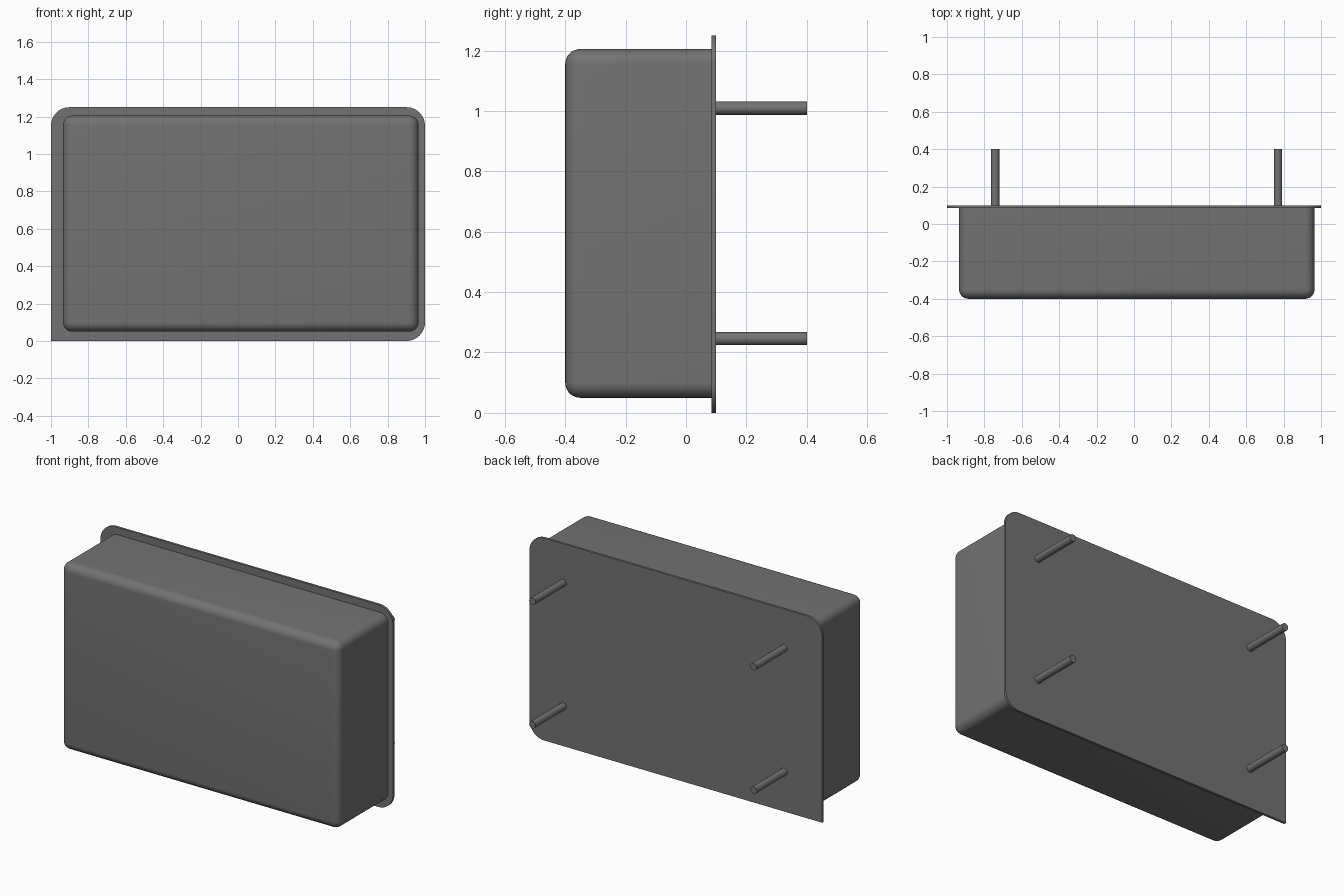
import bpy, bmesh, math
from mathutils import Matrix, Vector

if "Cube" in bpy.data.objects:
    bpy.data.objects.remove(bpy.data.objects["Cube"], do_unlink=True)

# Single dark grey finish
grey = bpy.data.materials.new("dark grey")
grey.use_nodes = True
COLOR = (0.17, 0.17, 0.17, 1.0)
grey.diffuse_color = COLOR
bsdf = next(n for n in grey.node_tree.nodes if n.type == 'BSDF_PRINCIPLED')
bsdf.inputs["Base Color"].default_value = COLOR
bsdf.inputs["Roughness"].default_value = 0.6


def finish(name, bm):
    """Turn a bmesh into a named, smooth-shaded object."""
    bmesh.ops.recalc_face_normals(bm, faces=bm.faces)
    mesh = bpy.data.meshes.new(name)
    bm.to_mesh(mesh)
    bm.free()
    mesh.materials.append(grey)
    obj = bpy.data.objects.new(name, mesh)
    bpy.context.collection.objects.link(obj)
    bpy.ops.object.select_all(action='DESELECT')
    obj.select_set(True)
    bpy.context.view_layer.objects.active = obj
    bpy.ops.object.shade_smooth_by_angle(angle=math.radians(30))
    return obj


def block(lo, hi):
    """Box between two opposite corners."""
    lo, hi = Vector(lo), Vector(hi)
    bm = bmesh.new()
    bmesh.ops.create_cube(bm, size=1, matrix=Matrix.Translation((lo + hi) / 2)
                          @ Matrix.Diagonal((*(hi - lo), 1)))
    return bm


def round_edges(bm, edges, radius, segments):
    bmesh.ops.bevel(bm, geom=edges, offset=radius, offset_type='OFFSET',
                    segments=segments, profile=0.5, affect='EDGES')


# Housing: every edge rounded except those meeting the flange
bm = block((-0.935, -0.4, 0.05), (0.965, 0.09, 1.205))
round_edges(bm, [e for e in bm.edges if min(v.co.y for v in e.verts) < 0], 0.05, 8)
finish("housing", bm)

# Flange: three rounded corners, the lower right one left square
bm = block((-1, 0.085, 0), (1, 0.1, 1.25))
corners = []
for e in bm.edges:
    a, b = (v.co for v in e.verts)
    if abs(a.y - b.y) > 0.01 and not (a.x < 0 and a.z < 0.1):
        corners.append(e)
round_edges(bm, corners, 0.1, 12)
finish("mounting_flange", bm)

# Four mounting studs on the back
for side, x in (("right", -0.742), ("left", 0.77)):
    for level, z in (("lower", 0.246), ("upper", 1.009)):
        bm = bmesh.new()
        bmesh.ops.create_cone(bm, cap_ends=True, segments=24, radius1=0.022,
                              radius2=0.022, depth=0.305,
                              matrix=Matrix.Translation((x, 0.2475, z))
                              @ Matrix.Rotation(math.radians(90), 4, 'X'))
        finish(f"{level}_{side}_stud", bm)
